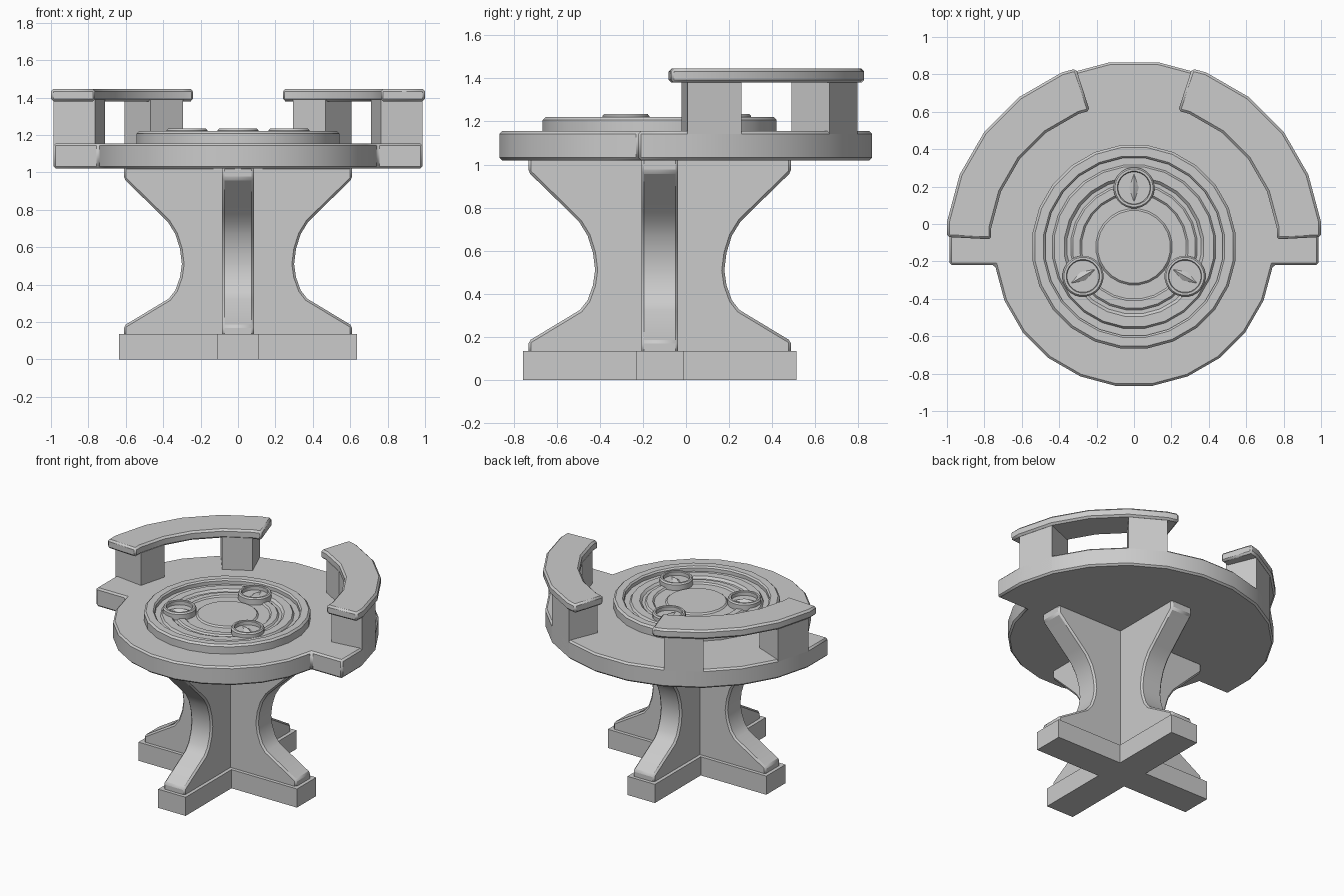
import bpy, bmesh, math
from mathutils import Vector, Matrix

if "Cube" in bpy.data.objects:
    bpy.data.objects.remove(bpy.data.objects["Cube"])

grey = bpy.data.materials.new("plain_grey")
grey.use_nodes = True
grey.diffuse_color = (0.6, 0.6, 0.6, 1)
grey.node_tree.nodes["Principled BSDF"].inputs["Base Color"].default_value = (0.6, 0.6, 0.6, 1)

CY = -0.122          # shared vertical axis of table and pedestal
STEP = 15            # degrees per facet of the round parts


def finish(name, bm, bevel=0.0, location=(0, CY, 0)):
    bmesh.ops.recalc_face_normals(bm, faces=bm.faces)
    mesh = bpy.data.meshes.new(name)
    bm.to_mesh(mesh)
    bm.free()
    mesh.materials.append(grey)
    obj = bpy.data.objects.new(name, mesh)
    obj.location = location
    bpy.context.collection.objects.link(obj)
    if bevel:
        mod = obj.modifiers.new("bevel", 'BEVEL')
        mod.width = bevel
        mod.segments = 1
        mod.limit_method = 'ANGLE'
        mod.angle_limit = math.radians(35)
    bpy.ops.object.select_all(action='DESELECT')
    bpy.context.view_layer.objects.active = obj
    obj.select_set(True)
    bpy.ops.object.shade_smooth_by_angle(angle=math.radians(25))
    return obj


def prism(name, points, offset, bevel=0.0):
    """Extrude a closed 3D outline along an offset vector."""
    bm = bmesh.new()
    face = bm.faces.new([bm.verts.new(p) for p in points])
    new = bmesh.ops.extrude_face_region(bm, geom=[face])["geom"]
    bmesh.ops.translate(bm, vec=Vector(offset),
                        verts=[v for v in new if isinstance(v, bmesh.types.BMVert)])
    return finish(name, bm, bevel)


def lathe(name, profile, steps, location):
    """Spin an (r, z) profile around a vertical axis."""
    bm = bmesh.new()
    verts = [bm.verts.new((r, 0, z)) for r, z in profile]
    edges = [bm.edges.new(pair) for pair in zip(verts, verts[1:])]
    turn = Matrix.Rotation(math.pi / steps, 3, 'Z')
    bmesh.ops.rotate(bm, verts=verts, matrix=turn)
    bmesh.ops.spin(bm, geom=verts + edges, axis=(0, 0, 1), cent=(0, 0, 0),
                   angle=math.tau, steps=steps, use_merge=True)
    bmesh.ops.remove_doubles(bm, verts=bm.verts, dist=0.0005)
    return finish(name, bm, 0, location)


def ring_point(radius, degrees, z):
    """Point on a faceted circle whose corners sit half a step off the axes."""
    off = (degrees + STEP / 2) % STEP - STEP / 2
    r = radius * math.cos(math.radians(STEP / 2)) / math.cos(math.radians(off))
    a = math.radians(degrees)
    return (r * math.cos(a), r * math.sin(a), z)


def arc_block(name, inner, outer, angles, z0, z1, bevel, side):
    points = [ring_point(outer, a, z0) for a in angles]
    points += [ring_point(inner, a, z0) for a in reversed(angles)]
    prism(name, [(side * x, y, z) for x, y, z in points], (0, 0, z1 - z0), bevel)


# Table top: wide at the back, narrower at the front, with square shoulders
back = [ring_point(0.995, 7.5 + STEP * i, 1.02) for i in range(12)]
front = [ring_point(0.75, 187.5 + STEP * i, 1.02) for i in range(12)]
shoulder = 0.987
y_step = front[0][1]
outline = back + [(-shoulder, y_step, 1.02)] + front + [(shoulder, y_step, 1.02)]
prism("table_top", outline, (0, 0, 0.135), 0.012)

# Curved armrests on two posts each
for side, label in ((1, "left"), (-1, "right")):
    arc_block(label + "_armrest", 0.77, 1.009, [3, 7.5, 22.5, 37.5, 52.5, 67.5, 72],
              1.38, 1.445, 0.013, side)
    arc_block(label + "_front_post", 0.77, 0.995, [7.5, 22.5], 1.05, 1.39, 0, side)
    arc_block(label + "_back_post", 0.77, 0.995, [52.5, 67.5], 1.05, 1.39, 0, side)

# Round console with raised rim and stepped rings
lathe("console_disc", [
    (0.548, 1.14), (0.548, 1.207), (0.535, 1.22), (0.488, 1.22), (0.478, 1.21),
    (0.478, 1.185), (0.44, 1.185), (0.43, 1.2), (0.375, 1.2), (0.36, 1.185),
    (0.34, 1.185), (0.33, 1.195), (0.29, 1.195), (0.28, 1.185), (0.205, 1.185),
    (0.195, 1.195), (0, 1.195)], 24, (0, CY, 0))

# Three dials, each a cup with a ridged diamond pointer
for i, label in enumerate(("back", "right", "left")):
    a = math.radians(90 + 120 * i)
    centre = (0.315 * math.cos(a), CY + 0.315 * math.sin(a), 0)
    lathe(label + "_dial", [
        (0.11, 1.17), (0.11, 1.225), (0.102, 1.235), (0.09, 1.235), (0.086, 1.23),
        (0.086, 1.205), (0, 1.205)], 24, centre)
    bm = bmesh.new()
    rim = [bm.verts.new(p) for p in ((0.075, 0, 1.205), (0, 0.026, 1.205),
                                     (-0.075, 0, 1.205), (0, -0.026, 1.205))]
    tip = bm.verts.new((0, 0, 1.223))
    for j in range(4):
        bm.faces.new((rim[j], rim[(j + 1) % 4], tip))
    bmesh.ops.rotate(bm, verts=bm.verts, matrix=Matrix.Rotation(a, 3, 'Z'))
    finish(label + "_pointer", bm, 0, centre)

# Pedestal: two crossed webs with a waisted profile, on a cross-shaped foot
half = [(0.61, 0.12), (0.61, 0.18), (0.37, 0.325), (0.335, 0.37), (0.31, 0.44),
        (0.3, 0.51), (0.31, 0.59), (0.335, 0.67), (0.375, 0.735), (0.42, 0.78),
        (0.61, 0.965), (0.61, 1.03)]
web = half + [(-x, z) for x, z in reversed(half)]
W = 0.085
prism("side_web", [(x, -W, z) for x, z in web], (0, 2 * W, 0), 0.012)
prism("front_web", [(-W, y, z) for y, z in web], (2 * W, 0, 0), 0.012)

L, F = 0.635, 0.11
quarter = [(L, -F), (L, F), (F, F)]
foot = []
for i in range(4):
    turn = Matrix.Rotation(i * math.pi / 2, 2)
    foot += [(*(turn @ Vector(p)), 0) for p in quarter]
prism("foot", foot, (0, 0, 0.135))
